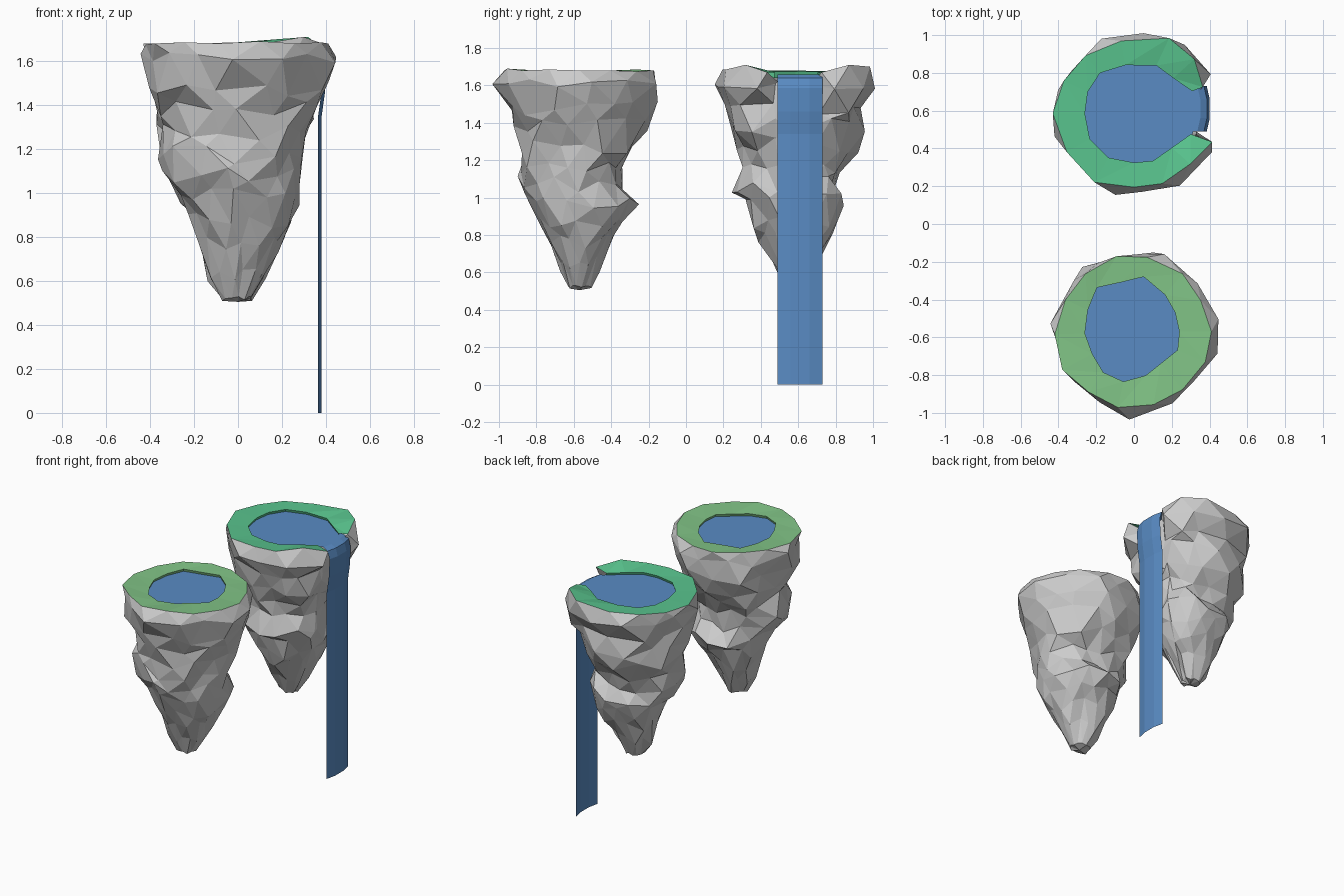
import bpy, bmesh, math, random
from mathutils import Vector

if "Cube" in bpy.data.objects:
    bpy.data.objects.remove(bpy.data.objects["Cube"])


def material(name, rgb):
    m = bpy.data.materials.new(name)
    m.diffuse_color = (*rgb, 1)
    m.use_nodes = True
    m.node_tree.nodes["Principled BSDF"].inputs["Base Color"].default_value = m.diffuse_color
    return m


WATER = material("water", (0.1, 0.26, 0.55))
GRASS_A = material("grass_front", (0.22, 0.55, 0.24))
GRASS_B = material("grass_back", (0.1, 0.55, 0.27))


def finish(bm, name, mat=None):
    bmesh.ops.remove_doubles(bm, verts=bm.verts, dist=0.0001)
    bmesh.ops.recalc_face_normals(bm, faces=bm.faces)
    me = bpy.data.meshes.new(name)
    bm.to_mesh(me)
    bm.free()
    ob = bpy.data.objects.new(name, me)
    bpy.context.collection.objects.link(ob)
    if mat:
        me.materials.append(mat)
    return ob


def polar(cy, deg, r, z):
    a = math.radians(deg)
    return Vector((r * math.cos(a), cy + r * math.sin(a), z))


def radius_at(row, deg):
    # row holds radii towards right, back, left, front
    q = (deg % 360) / 90
    i = int(q)
    return row[i] + (row[(i + 1) % 4] - row[i]) * (q - i)


HEIGHTS = [1.61, 1.48, 1.38, 1.28, 1.17, 1.07, 0.98, 0.88, 0.77, 0.64, 0.52]


def island(tag, cy, rim, rows, grass, seed, notch=False):
    rng = random.Random(seed)
    n = len(rim)
    ang = [p[0] for p in rim]
    mid = [(ang[i] + (ang[i + 1] if i + 1 < n else ang[0] + 360)) / 2 for i in range(n)]

    # craggy rock: staggered rings joined by triangles
    bm = bmesh.new()
    top = [bm.verts.new(polar(cy, a, ro, z)) for a, ro, ri, z in rim]
    prev = top
    for k, (z, row) in enumerate(zip(HEIGHTS, rows)):
        shifted = k % 2 == 0
        dz = 0.012 if k == 10 else 0.03 if k == 0 else 0.045
        cur = []
        for a in (mid if shifted else ang):
            near = notch and min(a % 360, 360 - a % 360) < 25
            a2 = a if near else a + rng.uniform(-6, 6)
            r = radius_at(row, a2) * rng.uniform(0.93, 1.07)
            if near:
                r = min(r, 0.345)
            cur.append(bm.verts.new(polar(cy, a2, r, z + rng.uniform(-dz, dz))))
        for i in range(n):
            j = (i + 1) % n
            if shifted:
                bm.faces.new((prev[i], prev[j], cur[i]))
                bm.faces.new((prev[j], cur[j], cur[i]))
            else:
                bm.faces.new((prev[i], prev[j], cur[j]))
                bm.faces.new((prev[i], cur[j], cur[i]))
        prev = cur
    tip = bm.verts.new((0, cy, 0.505))
    for i in range(n):
        bm.faces.new((prev[i], prev[(i + 1) % n], tip))
    finish(bm, tag + "_rock")

    # grass rim with a short bank down into the pool
    bm = bmesh.new()
    loops = []
    for a, ro, ri, z in rim:
        pts = [(ro, z), (ri, min(z, 1.675)), (ri + 0.012, 1.64)]
        loops.append([bm.verts.new(polar(cy, a, r, h)) for r, h in pts])
    for i in range(n):
        j = (i + 1) % n
        if rim[i][2] and rim[j][2]:
            for s in range(2):
                p, q = loops[i], loops[j]
                bm.faces.new((p[s], q[s], q[s + 1]))
                bm.faces.new((p[s], q[s + 1], p[s + 1]))
    bmesh.ops.delete(bm, geom=[v for v in bm.verts if not v.link_faces], context='VERTS')
    ob = finish(bm, tag + "_grass", grass)
    if sum(p.normal.z for p in ob.data.polygons) < 0:
        ob.data.flip_normals()

    # pool surface
    bm = bmesh.new()
    bm.faces.new([bm.verts.new(polar(cy, a, (ri or 0.315) + 0.01, 1.657))
                  for a, ro, ri, z in rim])
    finish(bm, tag + "_pool", WATER)


# front island: rim entries are angle, outer radius, inner radius, height
rim_a = [(0, .41, .24, 1.68), (25, .39, .24, 1.68), (50, .40, .255, 1.675),
         (80, .40, .295, 1.68), (103, .41, .27, 1.68), (130, .40, .305, 1.685),
         (155, .40, .27, 1.68), (182, .42, .26, 1.675), (208, .43, .25, 1.68),
         (233, .40, .27, 1.685), (258, .41, .27, 1.68), (285, .40, .24, 1.69),
         (310, .40, .22, 1.68), (337, .41, .25, 1.685)]
rows_a = [(.44, .44, .43, .44), (.39, .41, .41, .39), (.37, .37, .37, .33),
          (.32, .29, .36, .32), (.29, .21, .36, .33), (.29, .20, .34, .31),
          (.29, .30, .27, .28), (.25, .25, .22, .22), (.20, .18, .18, .15),
          (.13, .11, .14, .10), (.06, .06, .08, .06)]
island("front_island", -0.57, rim_a, rows_a, GRASS_A, 21)

# back island: inner radius 0 marks the notch for the waterfall
rim_b = [(16, .34, 0, 1.62), (21, .39, .33, 1.67), (42, .43, .28, 1.71),
         (65, .44, .28, 1.70), (100, .39, .26, 1.68), (130, .40, .28, 1.68),
         (155, .41, .27, 1.675), (180, .43, .26, 1.68), (210, .41, .27, 1.68),
         (240, .42, .27, 1.68), (270, .39, .26, 1.685), (292, .40, .27, 1.685),
         (318, .40, .27, 1.71), (340, .44, .32, 1.67), (344, .34, 0, 1.62)]
rows_b = [(.44, .42, .42, .43), (.42, .37, .40, .40), (.38, .38, .37, .35),
          (.32, .33, .36, .30), (.29, .22, .35, .28), (.29, .19, .32, .32),
          (.28, .27, .27, .29), (.24, .26, .22, .25), (.20, .20, .18, .19),
          (.12, .14, .13, .12), (.06, .06, .07, .06)]
island("back_island", 0.585, rim_b, rows_b, GRASS_B, 9, notch=True)

# waterfall: slightly bowed sheet spilling over the lip
path = [(0.27, 1.659), (0.335, 1.659), (0.37, 1.64), (0.385, 1.585),
        (0.38, 1.46), (0.363, 1.34), (0.363, 0.0)]
columns = [(0.49, 0.0), (0.56, 0.016), (0.66, 0.016), (0.73, 0.0)]
bm = bmesh.new()
grid = [[bm.verts.new((x + bow, y, z)) for y, bow in columns] for x, z in path]
for a, b in zip(grid, grid[1:]):
    for c in range(len(columns) - 1):
        bm.faces.new((a[c], b[c], b[c + 1], a[c + 1]))
finish(bm, "waterfall", WATER)
